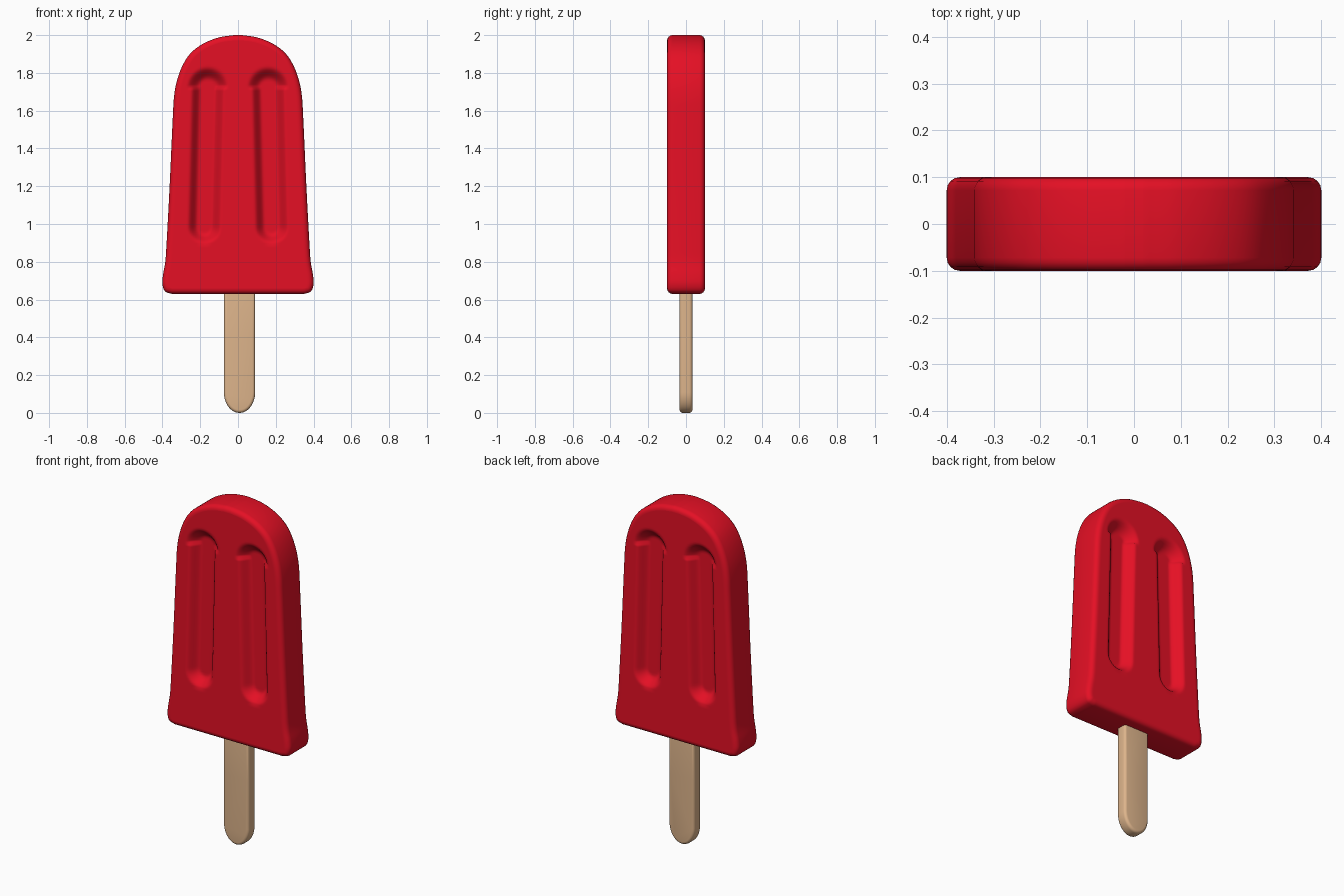
import bpy, bmesh, math
from mathutils import Vector
from mathutils.geometry import intersect_point_line

if "Cube" in bpy.data.objects:
    bpy.data.objects.remove(bpy.data.objects["Cube"])

def material(name, rgb):
    m = bpy.data.materials.new(name)
    m.diffuse_color = (*rgb, 1)
    m.use_nodes = True
    m.node_tree.nodes["Principled BSDF"].inputs["Base Color"].default_value = m.diffuse_color
    return m

def finish(bm, name, mat):
    bmesh.ops.recalc_face_normals(bm, faces=bm.faces)
    me = bpy.data.meshes.new(name)
    bm.to_mesh(me)
    bm.free()
    for p in me.polygons:
        p.use_smooth = True
    ob = bpy.data.objects.new(name, me)
    bpy.context.collection.objects.link(ob)
    me.materials.append(mat)
    return ob

def smooth_curve(pts, step):
    # Catmull-Rom through the points, sampled about evenly
    p = [Vector(q) for q in pts]
    p = [2 * p[0] - p[1]] + p + [2 * p[-1] - p[-2]]
    out = []
    for a, b, c, d in zip(p, p[1:], p[2:], p[3:]):
        n = max(2, round((c - b).length / step))
        for k in range(n):
            t = k / n
            out.append(0.5 * (2 * b + (c - a) * t + (2 * a - 5 * b + 4 * c - d) * t * t
                              + (3 * b - a - 3 * c + d) * t ** 3))
    return out + [p[-2]]

# Ice body: half outline (x, z), bottom to top
R, HALF, COLS = 0.028, 0.1, 80
outline = smooth_curve([(0.35, 0.63), (0.386, 0.643), (0.4, 0.68), (0.397, 0.73), (0.385, 0.8),
                        (0.378, 0.9), (0.362, 1.2), (0.346, 1.55), (0.338, 1.68), (0.32, 1.77),
                        (0.288, 1.85), (0.245, 1.91), (0.18, 1.957), (0.1, 1.988), (0.02, 2.0)], 0.014)
normals = []
for i in range(len(outline)):
    prev = outline[i - 1] if i else outline[0] - Vector((0.02, 0))
    nxt = outline[i + 1] if i + 1 < len(outline) else outline[i] - Vector((0.02, 0))
    t = (nxt - prev).normalized()
    normals.append(Vector((t.y, -t.x)))
normals[0], normals[-1] = Vector((0, -1)), Vector((0, 1))
core = [p - n * R for p, n in zip(outline, normals)]

def groove(x, z):
    # Depth of the long soft grooves, same on the left and right
    a, b, p = Vector((0.178, 0.985, 0)), Vector((0.16, 1.72, 0)), Vector((abs(x), z, 0))
    q, t = intersect_point_line(p, a, b)
    q = a if t < 0 else b if t > 1 else q
    d = (p - q).length * (0.8 if t > 1 else 1)
    s = min(1, max(0, (d - 0.035) / 0.055))
    return 0.05 * (1 - s * s * (3 - 2 * s))

bm = bmesh.new()

def face_grid(side):
    g = []
    for p in core:
        row = []
        for j in range(COLS + 1):
            x = p.x * (2 * j / COLS - 1)
            row.append(bm.verts.new((x, side * (HALF - groove(x, p.y)), p.y)))
        g.append(row)
    for r0, r1 in zip(g, g[1:]):
        for j in range(COLS):
            bm.faces.new((r0[j], r0[j + 1], r1[j + 1], r1[j]))
    return g

def border(g):
    return (g[0] + [r[-1] for r in g[1:-1]] + g[-1][::-1] + [r[0] for r in g[-2:0:-1]])

front, back = border(face_grid(-1)), border(face_grid(1))
mid = normals[1:-1]
out_dir = ([normals[0]] * (COLS + 1) + mid + [normals[-1]] * (COLS + 1)
           + [Vector((-n.x, n.y)) for n in mid[::-1]])

# Rounded rim running from the front face to the back face
loops = [front]
for side, angles in ((-1, (22.5, 45, 67.5, 90)), (1, (90, 67.5, 45, 22.5))):
    for deg in angles:
        a = math.radians(deg)
        y = side * (HALF - R + R * math.cos(a))
        loops.append([bm.verts.new((v.co.x + n.x * R * math.sin(a), y, v.co.z + n.y * R * math.sin(a)))
                      for v, n in zip(front, out_dir)])
loops.append(back)
for l0, l1 in zip(loops, loops[1:]):
    for k in range(len(l0)):
        m = (k + 1) % len(l0)
        bm.faces.new((l0[k], l0[m], l1[m], l1[k]))
finish(bm, "ice_body", material("red_ice", (0.78, 0.005, 0.018)))

# Wooden stick: flat bar with a round lower end, softened edges
bm = bmesh.new()
W, CX = 0.083, 0.008
pts = [(CX + W, 0.72), (CX + W, 0.4)]
pts += [(CX + W * math.cos(a), 0.11 - 0.11 * math.sin(a))
        for a in (math.pi * k / 24 for k in range(25))]
pts += [(CX - W, 0.4), (CX - W, 0.72)]
base = bm.faces.new([bm.verts.new((x, -0.034, z)) for x, z in pts])
new = bmesh.ops.extrude_face_region(bm, geom=[base])["geom"]
bmesh.ops.translate(bm, vec=(0, 0.068, 0), verts=[v for v in new if isinstance(v, bmesh.types.BMVert)])
rim = [e for e in bm.edges if abs(e.verts[0].co.y - e.verts[1].co.y) < 1e-5]
bmesh.ops.bevel(bm, geom=rim, offset=0.016, segments=4, profile=0.5, affect='EDGES', clamp_overlap=True)
stick = finish(bm, "wooden_stick", material("wood", (0.73, 0.46, 0.26)))
bpy.context.view_layer.objects.active = stick
stick.select_set(True)
bpy.ops.object.shade_smooth_by_angle(angle=math.radians(35))
